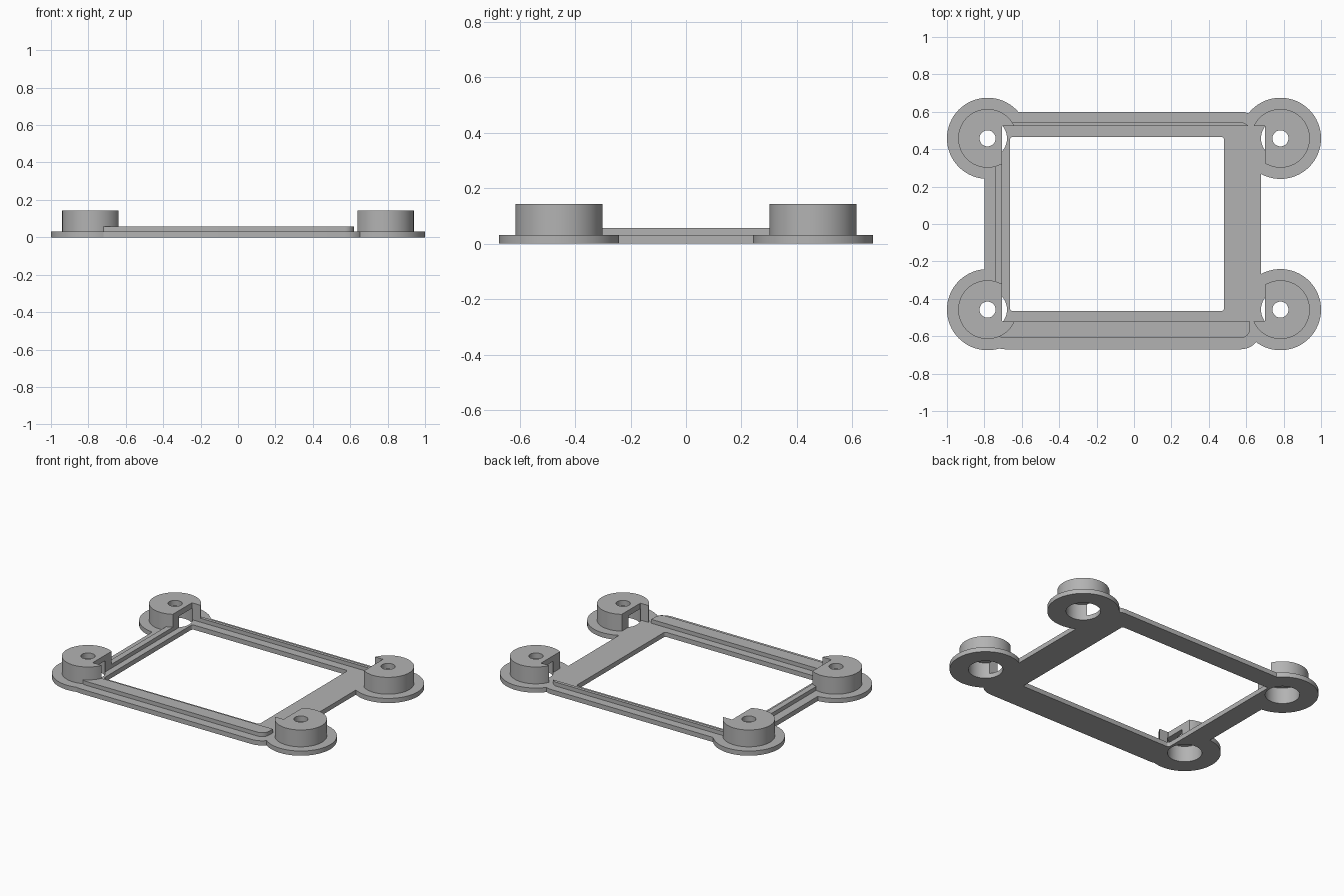
import bpy
import bmesh
from math import cos, sin, pi, radians

old = bpy.data.objects.get("Cube")
if old:
    bpy.data.objects.remove(old, do_unlink=True)

grey = bpy.data.materials.new("plain_grey")
grey.use_nodes = True
colour = (0.45, 0.45, 0.45, 1)
grey.diffuse_color = colour
grey.node_tree.nodes["Principled BSDF"].inputs["Base Color"].default_value = colour

# Shared heights
FLOOR, RIDGE, CAP, TOP = 0.031, 0.057, 0.106, 0.143
CENTRES = [(sx * 0.783, sy * 0.458) for sx in (-1, 1) for sy in (-1, 1)]


def prism(name, outline, z0, z1):
    """Extrude a closed outline from z0 to z1."""
    bm = bmesh.new()
    face = bm.faces.new([bm.verts.new((x, y, z0)) for x, y in outline])
    ext = bmesh.ops.extrude_face_region(bm, geom=[face])
    for v in ext["geom"]:
        if isinstance(v, bmesh.types.BMVert):
            v.co.z = z1
    bmesh.ops.recalc_face_normals(bm, faces=bm.faces)
    mesh = bpy.data.meshes.new(name)
    bm.to_mesh(mesh)
    bm.free()
    mesh.materials.append(grey)
    ob = bpy.data.objects.new(name, mesh)
    bpy.context.collection.objects.link(ob)
    return ob


def disc(name, centre, r, z0, z1, n=64):
    pts = [(centre[0] + r * cos(2 * pi * i / n), centre[1] + r * sin(2 * pi * i / n))
           for i in range(n)]
    return prism(name, pts, z0, z1)


def rounded(name, x0, x1, y0, y1, r, z0, z1, steps=8):
    corners = [(x1 - r, y1 - r), (x0 + r, y1 - r), (x0 + r, y0 + r), (x1 - r, y0 + r)]
    pts = []
    for k, (cx, cy) in enumerate(corners):
        for i in range(steps + 1):
            a = (k + i / steps) * pi / 2
            pts.append((cx + r * cos(a), cy + r * sin(a)))
    return prism(name, pts, z0, z1)


def combine(target, tool, operation="DIFFERENCE"):
    """Apply a boolean and discard the tool."""
    mod = target.modifiers.new("combine", "BOOLEAN")
    mod.operation = operation
    mod.solver = "EXACT"
    mod.object = tool
    bpy.context.view_layer.objects.active = target
    bpy.ops.object.modifier_apply(modifier=mod.name)
    bpy.data.objects.remove(tool, do_unlink=True)


def bore(centre):
    return disc("bore_cutter", centre, 0.104, -0.1, CAP)


def pocket():
    return rounded("pocket_cutter", -0.705, 0.70, -0.52, 0.523, 0.001, FLOOR - 0.02, 0.3, 1)


# Base plate with round feet, window and bores
base = rounded("base_plate", -0.80, 0.68, -0.67, 0.60, 0.11, 0, FLOOR)
for c in CENTRES:
    combine(base, disc("foot", c, 0.217, 0, FLOOR), "UNION")
combine(base, rounded("window_cutter", -0.663, 0.481, -0.466, 0.466, 0.015, -0.1, 0.1))
for c in CENTRES:
    combine(base, bore(c))

# Raised rim around three sides of the pocket
rim = rounded("raised_rim", -0.743, 0.62, -0.61, 0.544, 0.05, FLOOR, RIDGE)
combine(rim, rounded("rim_cutter", -0.705, 0.80, -0.52, 0.523, 0.001, -0.1, 0.3, 1))
for c in CENTRES:
    combine(rim, bore(c))

# Hollow corner bosses, notched by the pocket
parts = [base, rim]
for c in CENTRES:
    name = ("back" if c[1] > 0 else "front") + ("_left" if c[0] > 0 else "_right") + "_boss"
    boss = disc(name, c, 0.157, FLOOR, TOP)
    combine(boss, bore(c))
    combine(boss, disc("hole_cutter", c, 0.043, 0, 0.3, 32))
    combine(boss, pocket())
    parts.append(boss)

# Smooth the round walls and keep edges crisp
bpy.ops.object.select_all(action="DESELECT")
for ob in parts:
    ob.select_set(True)
bpy.context.view_layer.objects.active = base
bpy.ops.object.shade_smooth_by_angle(angle=radians(30))
